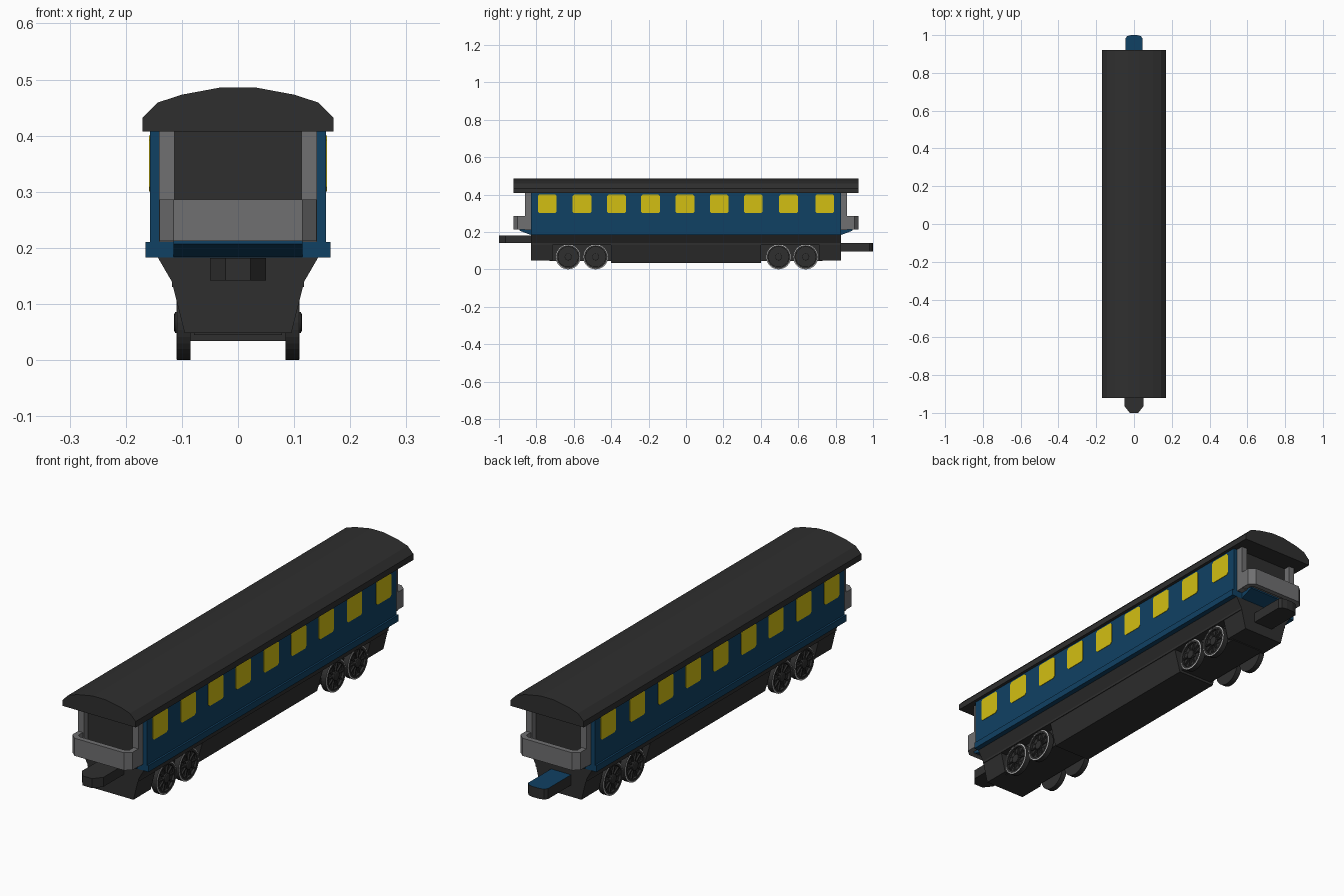
import bpy, bmesh, math
from mathutils import Vector

if "Cube" in bpy.data.objects:
    bpy.data.objects.remove(bpy.data.objects["Cube"])


def material(name, rgb):
    m = bpy.data.materials.new(name)
    m.diffuse_color = (*rgb, 1)
    m.use_nodes = True
    m.node_tree.nodes["Principled BSDF"].inputs["Base Color"].default_value = m.diffuse_color
    return m


DARK = material("charcoal", (0.028, 0.028, 0.028))
BLUE = material("deep blue", (0.005, 0.052, 0.125))
GREY = material("mid grey", (0.16, 0.16, 0.165))
YELLOW = material("window yellow", (0.65, 0.52, 0.006))
LIGHT = material("light wheel trim", (0.5, 0.5, 0.5))


def finish(name, bm, *mats):
    bmesh.ops.recalc_face_normals(bm, faces=bm.faces[:])
    me = bpy.data.meshes.new(name)
    bm.to_mesh(me)
    bm.free()
    for m in mats:
        me.materials.append(m)
    ob = bpy.data.objects.new(name, me)
    bpy.context.collection.objects.link(ob)
    return ob


def add_prism(bm, outline, axis, a, b):
    """Extrude a 2D outline along an axis from a to b."""
    put = {'x': lambda p, t: (t, p[0], p[1]),
           'y': lambda p, t: (p[0], t, p[1]),
           'z': lambda p, t: (p[0], p[1], t)}[axis]
    lo = [bm.verts.new(put(p, a)) for p in outline]
    hi = [bm.verts.new(put(p, b)) for p in outline]
    bm.faces.new(lo)
    bm.faces.new(hi[::-1])
    n = len(outline)
    for i in range(n):
        j = (i + 1) % n
        bm.faces.new((lo[i], lo[j], hi[j], hi[i]))


def prism(name, outline, axis, a, b, *mats):
    bm = bmesh.new()
    add_prism(bm, outline, axis, a, b)
    return finish(name, bm, *mats)


def box(name, x0, x1, y0, y1, z0, z1, mat):
    return prism(name, [(x0, y0), (x1, y0), (x1, y1), (x0, y1)], 'z', z0, z1, mat)


def sym(half):
    """Mirror a half outline (x > 0) into a closed one."""
    return half + [(-x, v) for x, v in reversed(half)]


# Roof, carriage body and sill
prism("roof", sym([(0.17, 0.407), (0.17, 0.432), (0.143, 0.459), (0.1, 0.473), (0.03, 0.486)]),
      'y', -0.922, 0.922, DARK)
box("body", -0.157, 0.157, -0.83, 0.83, 0.205, 0.41, BLUE)
box("sill", -0.165, 0.165, -0.83, 0.83, 0.183, 0.21, BLUE)

# Windows: chamfered thin plates along both sides
bm = bmesh.new()
w, h, c = 0.05, 0.05, 0.008
for y in (-0.742, -0.556, -0.372, -0.19, -0.005, 0.177, 0.36, 0.548, 0.742):
    pane = [(y + sy * a, 0.35 + sz * b) for sy, sz, flip in
            ((1, 1, 0), (-1, 1, 1), (-1, -1, 0), (1, -1, 1))
            for a, b in (((w, h - c), (w - c, h)) if not flip else ((w - c, h), (w, h - c)))]
    for s in (-1, 1):
        add_prism(bm, pane, 'x', s * 0.153, s * 0.159)
finish("windows", bm, YELLOW)

# Underframe: upper beam, deep centre trough, narrow bogie frames
prism("upper_underframe", sym([(0.118, 0.13), (0.118, 0.14), (0.143, 0.183)]),
      'y', -0.83, 0.83, DARK)
prism("centre_trough", sym([(0.088, 0.034), (0.118, 0.14)]), 'y', -0.4, 0.4, DARK)

for s, end in ((-1, "front"), (1, "back")):
    # End skirt and bogie frame
    prism(end + "_skirt", sym([(0.095, 0.048), (0.118, 0.14)]), 'y', s * 0.715, s * 0.83, DARK)
    y0, y1 = sorted((s * 0.38, s * 0.73))
    box(end + "_bogie_frame", -0.078, 0.078, y0, y1, 0.045, 0.14, DARK)

    # Sloping platform floor and dark end wall
    prism(end + "_platform", [(s * 0.82, 0.184), (s * 0.83, 0.184), (s * 0.89, 0.207),
                              (s * 0.89, 0.214), (s * 0.82, 0.214)], 'x', -0.115, 0.115, BLUE)
    y0, y1 = sorted((s * 0.825, s * 0.834))
    box(end + "_end_wall", -0.14, 0.14, y0, y1, 0.21, 0.407, DARK)

    # Chamfered U-shaped balcony rail
    outer = [(0.14, s * 0.83), (0.14, s * 0.9), (0.115, s * 0.922)]
    inner = [(0.118, s * 0.83), (0.118, s * 0.89), (0.107, s * 0.9)]
    u = sym(outer) + [(-x, y) for x, y in inner] + inner[::-1]
    prism(end + "_balcony", u, 'z', 0.212, 0.286, GREY)

    # Corner posts
    for sx in (-1, 1):
        x0, x1 = sorted((sx * 0.113, sx * 0.1405))
        y0, y1 = sorted((s * 0.83, s * 0.862))
        box(f"{end}_post_{'left' if sx < 0 else 'right'}", x0, x1, y0, y1, 0.21, 0.408, GREY)

# Couplers: high dark one in front, low blue-topped one behind
prism("front_coupler", sym([(0.05, -0.8), (0.05, -0.965), (0.022, -1.0)]),
      'z', 0.142, 0.182, DARK)
rear = prism("back_coupler", sym([(0.046, 0.8), (0.046, 0.982), (0.036, 0.995), (0.015, 1.0)]),
             'z', 0.096, 0.14, DARK, BLUE)
for f in rear.data.polygons:
    f.material_index = 1 if f.normal.z > 0.9 else 0


# Wheels: lathed rim with light trim ring, hub and spokes
def wheel(name, s, y):
    R, N, zc = 0.067, 32, 0.067
    bm = bmesh.new()
    profile = [(0.0, 0.085), (R, 0.085), (R, 0.109), (0.062, 0.110), (0.053, 0.110),
               (0.053, 0.1), (0.019, 0.1), (0.019, 0.112), (0.014, 0.114), (0.0, 0.114)]
    rings = []
    for r, x in profile:
        if r == 0:
            rings.append([bm.verts.new((s * x, y, zc))] * N)
        else:
            rings.append([bm.verts.new((s * x, y + r * math.cos(2 * math.pi * i / N),
                                        zc + r * math.sin(2 * math.pi * i / N))) for i in range(N)])
    for k in range(len(rings) - 1):
        a, b = rings[k], rings[k + 1]
        for i in range(N):
            j = (i + 1) % N
            quad = list(dict.fromkeys((a[i], a[j], b[j], b[i])))
            bm.faces.new(quad).material_index = 1 if k == 2 else 0
    for i in range(10):
        t = 2 * math.pi * i / 10
        d, n = Vector((math.cos(t), math.sin(t))), Vector((-math.sin(t), math.cos(t)))
        o = Vector((y, zc))
        add_prism(bm, [tuple(o + d * r + n * q) for r, q in
                       ((0.017, -0.003), (0.055, -0.003), (0.055, 0.003), (0.017, 0.003))],
                  'x', s * 0.098, s * 0.107)
    finish(name, bm, DARK, LIGHT)


for i, y in enumerate((-0.63, -0.483, 0.495, 0.64), 1):
    wheel(f"left_wheel_{i}", -1, y)
    wheel(f"right_wheel_{i}", 1, y)
    bm = bmesh.new()
    add_prism(bm, [(y + 0.012 * math.cos(k * math.pi / 4), 0.067 + 0.012 * math.sin(k * math.pi / 4))
                   for k in range(8)], 'x', -0.09, 0.09)
    finish(f"axle_{i}", bm, DARK)
